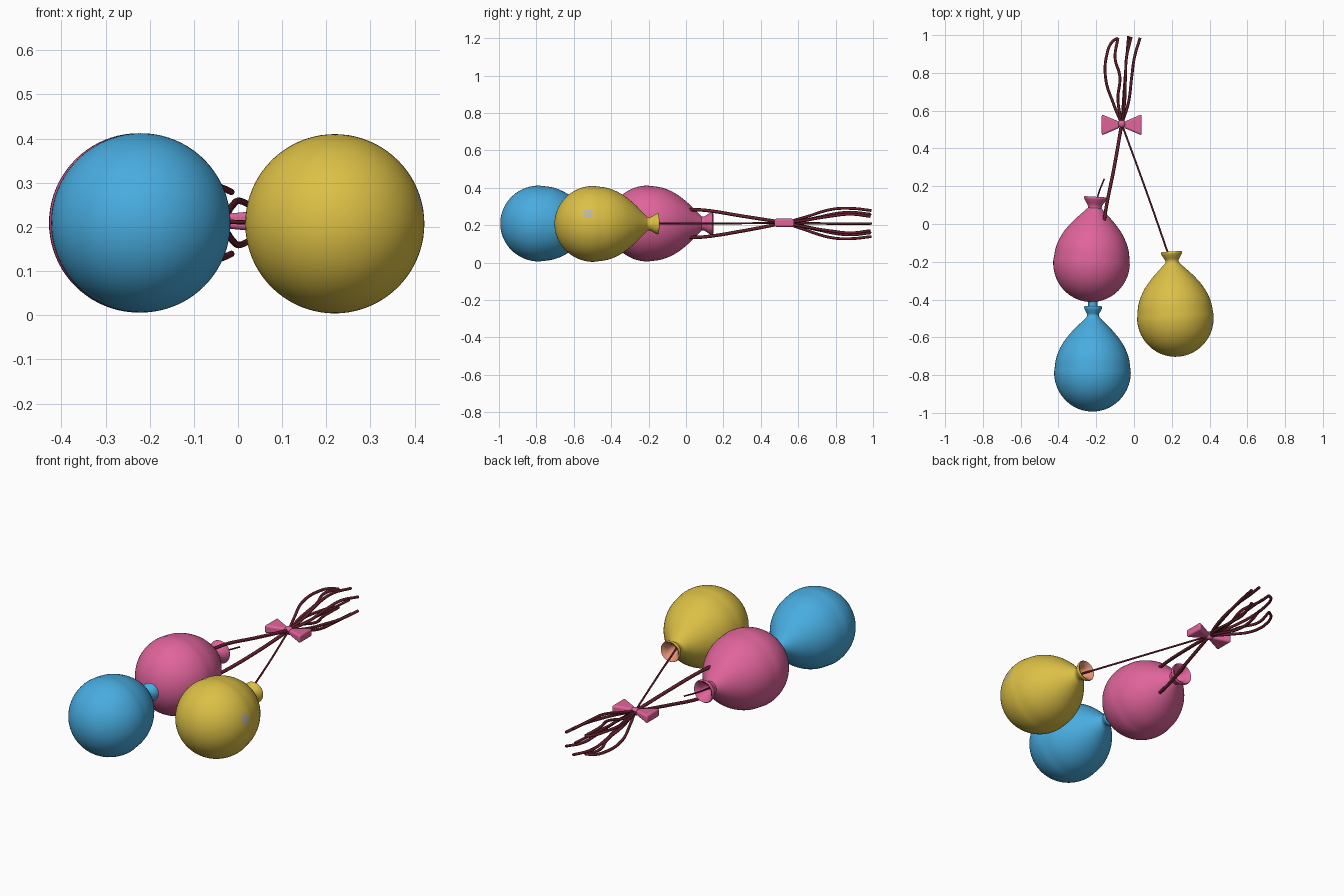
import bpy, bmesh, math
from mathutils import Vector

if "Cube" in bpy.data.objects:
    bpy.data.objects.remove(bpy.data.objects["Cube"])


def material(name, rgb):
    m = bpy.data.materials.new(name)
    m.use_nodes = True
    color = (*rgb, 1)
    m.diffuse_color = color
    m.node_tree.nodes["Principled BSDF"].inputs["Base Color"].default_value = color
    return m


BLUE = material("sky blue", (0.065, 0.413, 0.745))
PINK = material("pink", (0.745, 0.127, 0.328))
YELLOW = material("yellow", (0.716, 0.527, 0.061))
SALMON = material("salmon", (0.83, 0.305, 0.188))
PALE = material("pale grey", (0.51, 0.48, 0.35))
CORD = material("dark red", (0.127, 0.015, 0.026))
MID = 0.209  # height of the common axis


def finish(name, bm, mats, angle=50):
    bmesh.ops.recalc_face_normals(bm, faces=bm.faces)
    mesh = bpy.data.meshes.new(name)
    bm.to_mesh(mesh)
    bm.free()
    obj = bpy.data.objects.new(name, mesh)
    bpy.context.collection.objects.link(obj)
    for m in mats:
        mesh.materials.append(m)
    bpy.ops.object.select_all(action="DESELECT")
    obj.select_set(True)
    bpy.context.view_layer.objects.active = obj
    bpy.ops.object.shade_smooth_by_angle(angle=math.radians(angle))
    return obj


def catmull(points, steps):
    """Smooth curve through 2D points."""
    p = [Vector(q) for q in points]
    p = [p[0] * 2 - p[1]] + p + [p[-1] * 2 - p[-2]]
    out = []
    for a, b, c, d in zip(p, p[1:], p[2:], p[3:]):
        for i in range(steps):
            t = i / steps
            out.append(0.5 * (2 * b + (c - a) * t + (2 * a - 5 * b + 4 * c - d) * t ** 2
                              + (3 * b - a - 3 * c + d) * t ** 3))
    return out + [p[-2]]


def balloon(name, center, lean, skin, inside, lip=1.0, spot=None, segs=80):
    # Profile of (distance along axis, radius): round end, taper, flared lip
    round_end = [(-0.208 * math.cos(a), 0.203 * math.sin(a))
                 for a in (math.pi / 2 * i / 20 for i in range(20))]
    body = catmull([(0, 0.203), (0.08, 0.191), (0.15, 0.16), (0.21, 0.115),
                    (0.26, 0.066), (0.29, 0.036)], 5)
    flare = catmull([(0.29, 0.036), (0.305, 0.036 * lip), (0.325, 0.048 * lip),
                     (0.342, 0.056 * lip), (0.35, 0.053 * lip)], 3)[1:]
    hole = [(0.343, 0.042 * lip), (0.325, 0.03 * lip), (0.3, 0.022 * lip), (0.29, 0)]
    outer = round_end + [tuple(q) for q in body + flare]
    profile = outer + hole
    axis = Vector((lean, 1, 0)).normalized()
    side = Vector((1, -lean, 0)).normalized()
    up = Vector((0, 0, 1))
    bm = bmesh.new()
    rings = []
    for t, r in profile:
        rings.append([bm.verts.new(Vector(center) + axis * t
                                   + side * r * math.cos(a) + up * r * math.sin(a))
                      for a in (math.tau * k / segs for k in range(segs))])
    for i, (lo, hi) in enumerate(zip(rings, rings[1:])):
        for k in range(segs):
            j = (k + 1) % segs
            f = bm.faces.new((lo[k], lo[j], hi[j], hi[k]))
            f.material_index = int(i >= len(outer) - 1)
    bmesh.ops.remove_doubles(bm, verts=bm.verts, dist=0.00005)
    if spot:  # small pale mark on the skin
        for f in bm.faces:
            if (f.calc_center_median() - Vector(spot)).length < 0.027:
                f.material_index = 2
    return finish(name, bm, [skin, inside, PALE])


def cord(name, points, radius):
    curve = bpy.data.curves.new(name, "CURVE")
    curve.dimensions = "3D"
    curve.bevel_depth = radius
    curve.bevel_resolution = 2
    curve.resolution_u = 8
    curve.use_fill_caps = True
    spline = curve.splines.new("BEZIER")
    spline.bezier_points.add(len(points) - 1)
    for bp, co in zip(spline.bezier_points, points):
        bp.co = co
        bp.handle_left_type = bp.handle_right_type = "AUTO"
    curve.materials.append(CORD)
    obj = bpy.data.objects.new(name, curve)
    bpy.context.collection.objects.link(obj)
    return obj


# Three balloons
balloon("blue_balloon", (-0.22, -0.785, MID), 0.01, BLUE, BLUE, 0.85)
balloon("pink_balloon", (-0.225, -0.205, MID), 0.06, PINK, PINK, 1.08)
balloon("yellow_balloon", (0.219, -0.495, MID - 0.002), -0.06, YELLOW, SALMON, 1.0,
        (0.416, -0.52, 0.262))

# Cords from the balloons to the bow
KNOT = (-0.065, 0.53, MID + 0.004)
cord("yellow_balloon_cord", [(0.199, -0.21, MID), (0.07, 0.16, MID), KNOT], 0.005)
cord("pink_neck_cord", [(-0.205, 0.09, MID), (-0.188, 0.16, MID), (-0.157, 0.24, MID)], 0.004)
cord("blue_neck_cord", [(-0.217, -0.48, MID), (-0.22, -0.38, MID)], 0.025).data.materials[0] = BLUE
for label, s in (("upper", 1), ("lower", -1)):
    cord(label + "_long_cord",
         [(-0.158, 0.02, MID + 0.075 * s), (-0.145, 0.1, MID + 0.071 * s),
          (-0.105, 0.3, MID + 0.04 * s), KNOT], 0.009)

# Loose cord ends fanning out behind the bow: x, y, height offset
tails = [
    [(-0.11, 0.64, 0.02), (-0.15, 0.77, 0.045), (-0.143, 0.9, 0.055), (-0.115, 0.965, 0.052),
     (-0.085, 0.985, 0.048)],
    [(-0.085, 0.66, 0.02), (-0.075, 0.78, 0.05), (-0.1, 0.88, 0.06), (-0.085, 0.985, 0.05)],
    [(-0.05, 0.64, 0.035), (-0.045, 0.78, 0.076), (-0.04, 0.88, 0.081), (-0.015, 0.99, 0.07)],
    [(-0.03, 0.64, 0.018), (-0.012, 0.78, 0.04), (0.002, 0.88, 0.05), (0.032, 0.985, 0.038)],
]
for label, s in (("upper", 1), ("lower", -1)):
    for n, path in enumerate(tails):
        cord(f"{label}_tail_{n + 1}", [KNOT] + [(x, y, MID + s * h) for x, y, h in path], 0.0075)
cord("middle_tail", [KNOT, (-0.05, 0.75, MID), (-0.03, 0.995, MID)], 0.0065)

# Bow wings, flared away from the knot
for label, s in (("left", 1), ("right", -1)):
    bm = bmesh.new()
    bmesh.ops.create_cube(bm, size=1)
    for v in bm.verts:
        far = v.co.x > 0
        v.co = Vector((KNOT[0] + s * (0.106 if far else 0.012),
                       0.525 + v.co.y * (0.112 if far else 0.032),
                       MID + 0.004 + v.co.z * (0.046 if far else 0.028)))
    wing = finish(label + "_bow_wing", bm, [PINK])
    bevel = wing.modifiers.new("soft edges", "BEVEL")
    bevel.width = 0.01
    bevel.segments = 3

# Knot in the middle of the bow
bm = bmesh.new()
bmesh.ops.create_uvsphere(bm, u_segments=20, v_segments=12, radius=0.022)
for v in bm.verts:
    v.co += Vector(KNOT)
finish("bow_knot", bm, [PINK])
